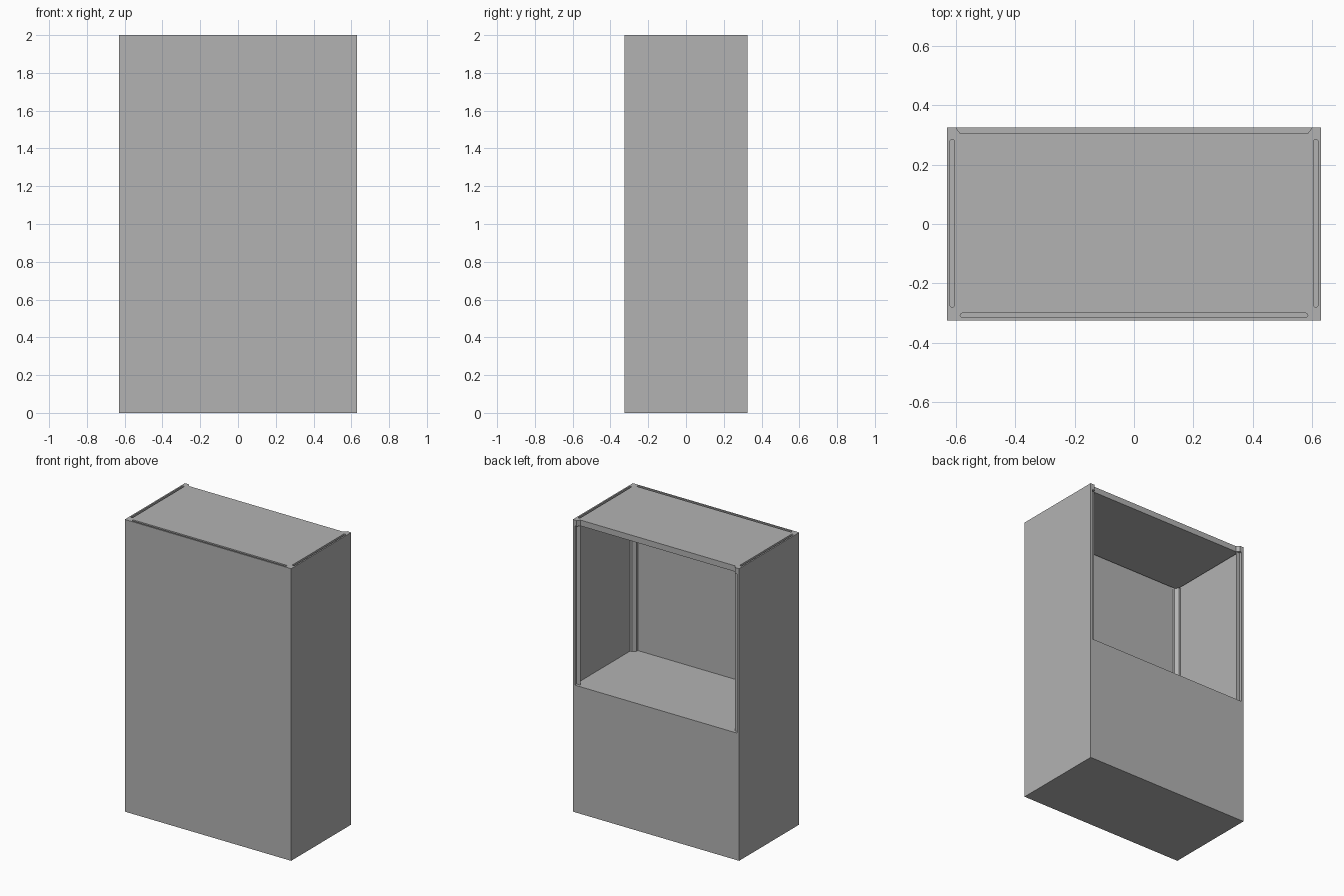
import bpy, bmesh, math

cube = bpy.data.objects.get("Cube")
if cube:
    bpy.data.objects.remove(cube, do_unlink=True)

W, D, H = 0.63, 0.325, 2.0      # half width, half depth, height
SHELF, ROOF = 0.87, 1.96        # top of the base, underside of the roof

grey = bpy.data.materials.new("plain_grey")
grey.use_nodes = True
grey.diffuse_color = (0.45, 0.45, 0.45, 1)
grey.node_tree.nodes["Principled BSDF"].inputs["Base Color"].default_value = grey.diffuse_color


def prism(name, outline, bottom, top):
    """Extrude a flat outline upwards into a solid."""
    bm = bmesh.new()
    face = bm.faces.new([bm.verts.new((x, y, bottom)) for x, y in outline])
    new = bmesh.ops.extrude_face_region(bm, geom=[face])["geom"]
    bmesh.ops.translate(bm, vec=(0, 0, top - bottom),
                        verts=[v for v in new if isinstance(v, bmesh.types.BMVert)])
    bmesh.ops.recalc_face_normals(bm, faces=bm.faces)
    mesh = bpy.data.meshes.new(name)
    bm.to_mesh(mesh)
    bm.free()
    mesh.materials.append(grey)
    obj = bpy.data.objects.new(name, mesh)
    bpy.context.collection.objects.link(obj)
    return obj


def mirrored(half):
    """Close a right-hand outline with its mirror image."""
    return half + [(-x, y) for x, y in reversed(half)]


def slot_outline(cx, cy, length, radius, along_x):
    """Long slot with round ends."""
    pts = []
    for end in (1, -1):
        for i in range(7):
            a = math.pi * (i / 6 - 0.5)
            u = end * (length / 2 - radius + radius * math.cos(a))
            v = end * radius * math.sin(a)
            pts.append((cx + u, cy + v) if along_x else (cx + v, cy + u))
    return pts


# Closed lower cabinet, its top serving as the shelf
prism("lower_cabinet", [(-W, -D), (W, -D), (W, D), (-W, D)], 0, SHELF)

# Upper walls with chamfered corner posts, open at the back
prism("upper_walls", mirrored([
    (W, -D), (W, D), (0.615, D), (0.615, 0.305), (0.585, 0.305), (0.605, 0.285),
    (0.62, 0.285), (0.62, -0.28), (0.605, -0.28), (0.585, -0.30), (0.585, -0.315),
]), SHELF, ROOF)

# Roof, notched along the back edge
roof = prism("roof", mirrored([(W, -D), (W, D), (0.60, D), (0.585, 0.305)]), ROOF, H)

# Panel slots through the roof at the front and both sides
slots = [(0, -0.3075, 1.17, True), (0.6125, 0.0025, 0.565, False), (-0.6125, 0.0025, 0.565, False)]
bpy.context.view_layer.objects.active = roof
for x, y, length, along_x in slots:
    cutter = prism("slot_cutter", slot_outline(x, y, length, 0.0075, along_x), ROOF - 0.1, H + 0.1)
    cutter.hide_render = True
    mod = roof.modifiers.new("slot", "BOOLEAN")
    mod.operation = "DIFFERENCE"
    mod.solver = "EXACT"
    mod.object = cutter
    bpy.ops.object.modifier_apply(modifier=mod.name)
    bpy.data.objects.remove(cutter, do_unlink=True)
